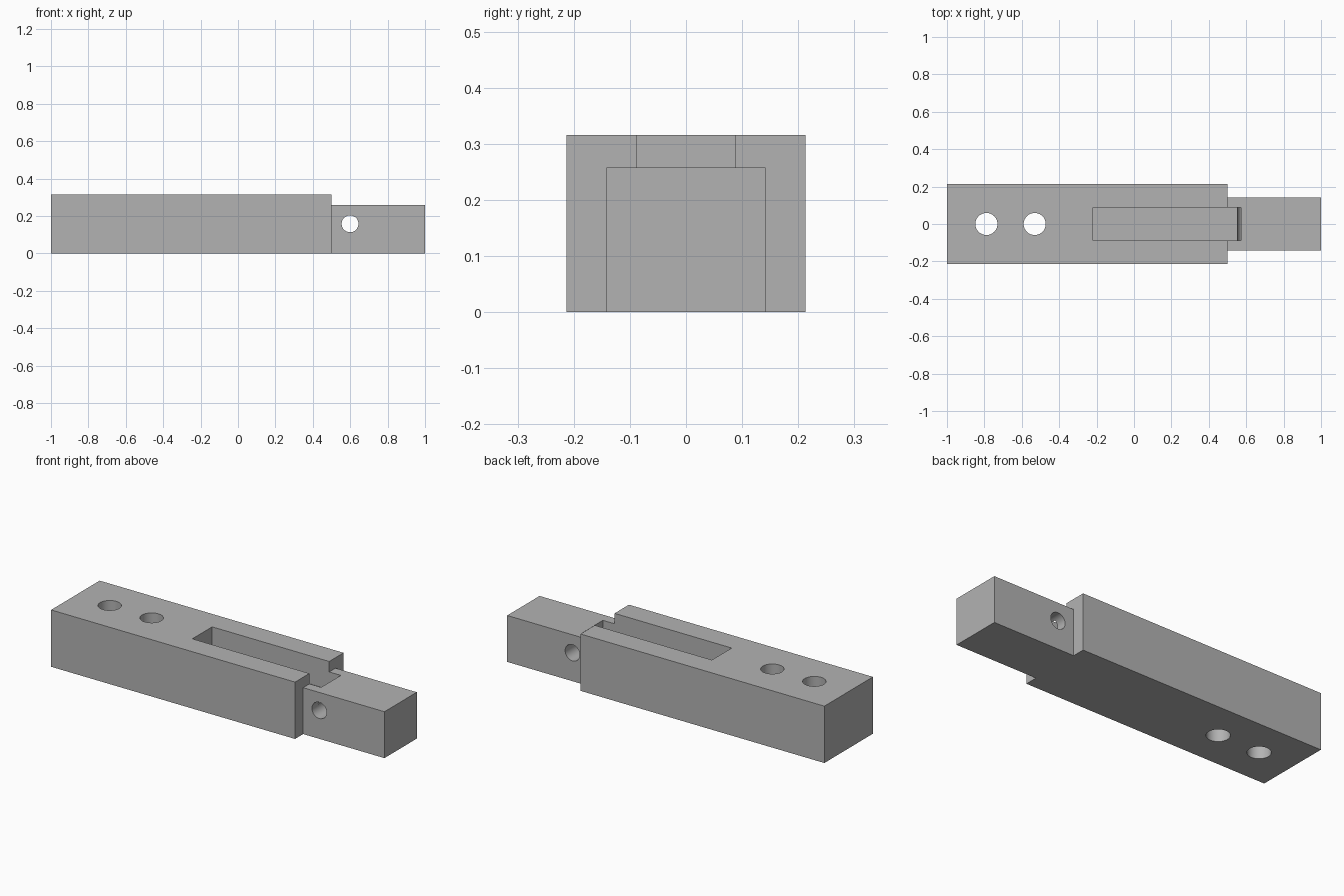
import bpy
import math

if "Cube" in bpy.data.objects:
    bpy.data.objects.remove(bpy.data.objects["Cube"], do_unlink=True)

HEIGHT, TENON_HEIGHT, SLOT_FLOOR = 0.316, 0.258, 0.16
SHOULDER = 0.5   # where the wide body steps down to the tenon


def box(name, x0, x1, width, z0, z1):
    bpy.ops.mesh.primitive_cube_add(size=1, location=((x0 + x1) / 2, 0, (z0 + z1) / 2))
    ob = bpy.context.object
    ob.name = name
    ob.scale = (x1 - x0, width, z1 - z0)
    bpy.ops.object.transform_apply(location=True, rotation=True, scale=True)
    return ob


def drill(name, x, z, radius, tilt=0):
    bpy.ops.mesh.primitive_cylinder_add(vertices=48, radius=radius, depth=1,
                                        location=(x, 0, z), rotation=(tilt, 0, 0))
    ob = bpy.context.object
    ob.name = name
    return ob


def combine(target, tool, operation):
    """Apply an exact boolean and discard the helper."""
    tool.hide_render = True
    bpy.context.view_layer.objects.active = target
    mod = target.modifiers.new(tool.name, 'BOOLEAN')
    mod.operation, mod.solver, mod.object = operation, 'EXACT', tool
    bpy.ops.object.modifier_apply(modifier=mod.name)
    bpy.data.objects.remove(tool, do_unlink=True)


# Wide body with the narrower, lower tenon
body = box("slotted_bar", -1, SHOULDER, 0.426, 0, HEIGHT)
combine(body, box("tenon", SHOULDER - 0.1, 1, 0.284, 0, TENON_HEIGHT), 'UNION')

# Long blind slot running through the shoulder into the tenon
combine(body, box("slot", -0.22, 0.572, 0.174, SLOT_FLOOR, HEIGHT + 0.1), 'DIFFERENCE')

# Two vertical bolt holes and the cross pin hole
for x in (-0.789, -0.531):
    combine(body, drill("bolt_hole", x, HEIGHT / 2, 0.059), 'DIFFERENCE')
combine(body, drill("pin_hole", 0.599, 0.158, 0.045, math.pi / 2), 'DIFFERENCE')

# Plain grey finish
grey = bpy.data.materials.new("grey")
grey.use_nodes = True
colour = (0.45, 0.45, 0.45, 1)
grey.diffuse_color = colour
grey.node_tree.nodes["Principled BSDF"].inputs["Base Color"].default_value = colour
body.data.materials.clear()
body.data.materials.append(grey)

bpy.ops.object.select_all(action='DESELECT')
body.select_set(True)
bpy.context.view_layer.objects.active = body
bpy.ops.object.shade_smooth_by_angle(angle=math.radians(30))
